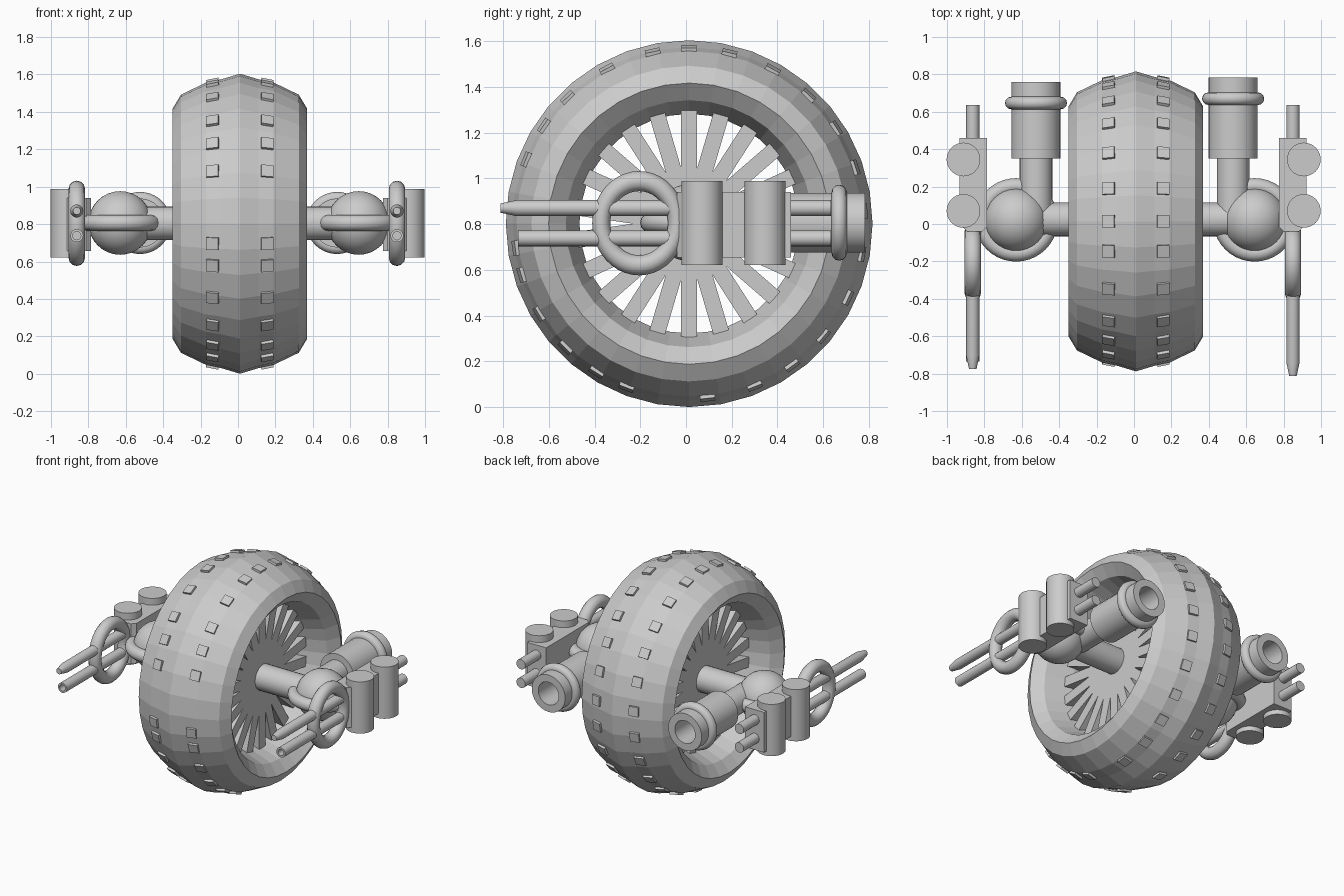
import bpy, bmesh
from math import pi, sin, cos, radians
from mathutils import Matrix, Vector

if "Cube" in bpy.data.objects:
    bpy.data.objects.remove(bpy.data.objects["Cube"])

C = Vector((0.01, 0.014, 0.802))          # wheel centre
ROT = {'X': Matrix.Rotation(pi / 2, 4, 'Y'),
       'Y': Matrix.Rotation(-pi / 2, 4, 'X'),
       'Z': Matrix.Identity(4)}


def finish(bm, name, smooth=None):
    bmesh.ops.remove_doubles(bm, verts=bm.verts, dist=1e-5)
    bmesh.ops.recalc_face_normals(bm, faces=bm.faces)
    me = bpy.data.meshes.new(name)
    bm.to_mesh(me)
    bm.free()
    ob = bpy.data.objects.new(name, me)
    bpy.context.collection.objects.link(ob)
    if smooth:
        bpy.ops.object.select_all(action='DESELECT')
        ob.select_set(True)
        bpy.context.view_layer.objects.active = ob
        bpy.ops.object.shade_smooth_by_angle(angle=radians(smooth))
    return ob


def lathe(name, profile, axis, loc, n=32, closed=False, smooth=35, scale=(1, 1, 1)):
    """Revolve (radius, height) points about an axis through loc."""
    bm = bmesh.new()
    rings = [[bm.verts.new((r * cos(2 * pi * i / n), r * sin(2 * pi * i / n), h))
              for i in range(n)] for r, h in profile]
    pairs = list(zip(rings, rings[1:]))
    if closed:
        pairs.append((rings[-1], rings[0]))
    for a, b in pairs:
        for i in range(n):
            j = (i + 1) % n
            bm.faces.new((a[i], a[j], b[j], b[i]))
    bm.transform(Matrix.Translation(loc) @ Matrix.Diagonal((*scale, 1)) @ ROT[axis])
    return finish(bm, name, smooth)


def rod(name, r, a, b, axis, loc, n=24):
    return lathe(name, [(0, a), (r, a), (r, b), (0, b)], axis, loc, n)


def ring(name, major, minor, axis, loc, scale=(1, 1, 1)):
    pts = [(major + minor * cos(k * pi / 6), minor * sin(k * pi / 6)) for k in range(12)]
    return lathe(name, pts, axis, loc, 40, True, 50, scale)


def boxes(name, size, mats):
    bm = bmesh.new()
    for m in mats:
        bmesh.ops.create_cube(bm, size=1, matrix=m @ Matrix.Diagonal((*size, 1)))
    me = bpy.data.meshes.new(name)
    bm.to_mesh(me)
    bm.free()
    bpy.context.collection.objects.link(bpy.data.objects.new(name, me))


def radial(angle, r, x=0, tilt=0):
    """Frame on the wheel: angle from +y towards +z, local z pointing outward."""
    return (Matrix.Translation(C) @ Matrix.Rotation(radians(angle - 90), 4, 'X')
            @ Matrix.Translation((x, 0, r)) @ Matrix.Rotation(tilt, 4, 'Y'))


# Tyre: faceted ring with hollow sides
half = [(0.48, 0.12), (0.54, 0.30), (0.615, 0.36), (0.69, 0.315), (0.755, 0.18), (0.772, 0.10)]
lathe("tyre", half + [(0.802, 0)] + [(r, -h) for r, h in reversed(half)],
      'X', C, 36, True, None)

# Tread blocks in two rows
angles = [90, 76.7, 61.5, 47, 33, 18.7, 4, -10, -25, -40, -54, -68, -84]
angles += [180 - a for a in (78, 62, 46, 34, 21.5, -8, -17, -31, -45, -58, -69)]
boxes("tread_blocks", (0.066, 0.066, 0.04),
      [radial(a, 0.755, s * 0.144, s * 0.2) for a in angles for s in (-1, 1)])

# Spokes and axle
boxes("spokes", (0.34, 0.07, 0.49), [radial(90 + 360 * i / 22, 0.25) for i in range(22)])
rod("axle", 0.09, -0.6, 0.6, 'X', (0.01, 0.024, 0.804))

# Side assemblies: s, joint x, pod x, pod end y, gun x, drum x, pointed tip y
for side, s, jx, px, py, gx, dx, tip in (
        ("left", -1, 0.63, 0.524, 0.76, 0.862, 0.912, -0.775),
        ("right", 1, 0.645, 0.530, 0.783, 0.850, 0.908, -0.812)):
    # Ball joint with a level ring
    joint = (s * jx, 0.022, 0.806)
    ball = [(0.17 * sin(k * pi / 16), -0.17 * cos(k * pi / 16)) for k in range(17)]
    lathe(side + "_ball_joint", ball, 'Z', joint, 32)
    ring(side + "_joint_ring", 0.18, 0.043, 'Z', joint)

    # Thruster pod: neck, barrel with hollow end, collar
    pod = (s * px, 0, 0.806)
    lathe(side + "_thruster", [(0, 0.05), (0.087, 0.05), (0.087, 0.35), (0.131, 0.35),
                               (0.131, py), (0.08, py), (0.08, py - 0.2), (0, py - 0.2)],
          'Y', pod)
    ring(side + "_thruster_collar", 0.132, 0.034, 'Y', (s * px, py - 0.113, 0.806))

    # Gun housing: chamfered plan outline raised into a block
    bm = bmesh.new()
    plan = [(0.072, 0.46), (-0.076, 0.46), (-0.076, -0.015), (-0.05, -0.04),
            (0.03, -0.04), (0.072, 0.0)]
    f = bm.faces.new([bm.verts.new((s * (gx + x), y, 0.655)) for x, y in plan])
    top = bmesh.ops.extrude_face_region(bm, geom=[f])["geom"]
    bmesh.ops.translate(bm, vec=(0, 0, 0.285),
                        verts=[v for v in top if isinstance(v, bmesh.types.BMVert)])
    finish(bm, side + "_gun_housing")

    # Upright drums
    for k, y in enumerate((0.07, 0.345)):
        rod(f"{side}_drum_{k + 1}", 0.09, 0.622, 0.988, 'Z', (s * dx, y, 0), 32)

    # Sight ring and two barrels running through the housing
    ring(side + "_gun_ring", 0.184, 0.044, 'X', (s * gx, -0.205, 0.804), (1, 0.9, 1))
    lathe(side + "_pointed_barrel", [(0, 0.635), (0.035, 0.635), (0.035, tip + 0.07),
                                     (0.02, tip), (0, tip)], 'Y', (s * gx, 0, 0.87), 20)
    lathe(side + "_hollow_barrel", [(0, 0.635), (0.035, 0.635), (0.035, -0.735),
                                    (0.022, -0.735), (0.022, -0.6), (0, -0.6)],
          'Y', (s * gx, 0, 0.738), 20)
